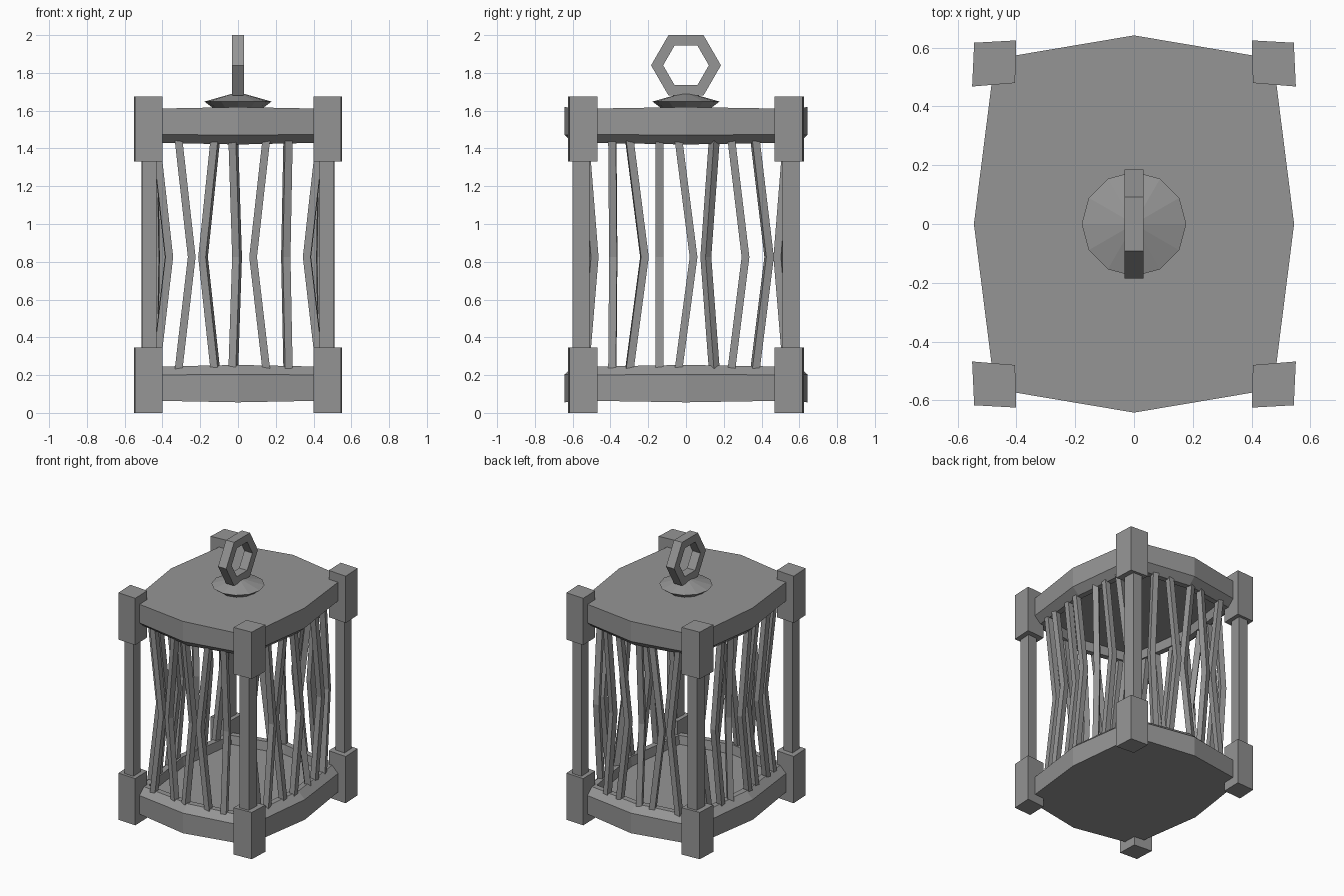
import bpy, bmesh, math
from mathutils import Vector

if "Cube" in bpy.data.objects:
    bpy.data.objects.remove(bpy.data.objects["Cube"], do_unlink=True)

GREY = (0.3, 0.3, 0.3, 1.0)
metal = bpy.data.materials.new("grey_metal")
metal.use_nodes = True
metal.diffuse_color = GREY
metal.node_tree.nodes["Principled BSDF"].inputs["Base Color"].default_value = GREY

MID_Z = 0.8375


def finish(name, bm, mirror=(False, False)):
    """Turn a bmesh into a flat shaded object, optionally mirrored in x and y."""
    bmesh.ops.recalc_face_normals(bm, faces=bm.faces)
    mesh = bpy.data.meshes.new(name)
    bm.to_mesh(mesh)
    bm.free()
    mesh.materials.append(metal)
    obj = bpy.data.objects.new(name, mesh)
    bpy.context.scene.collection.objects.link(obj)
    if any(mirror):
        mod = obj.modifiers.new("mirror", 'MIRROR')
        mod.use_axis = (mirror[0], mirror[1], False)
        mod.use_mirror_merge = False
    return obj


def loft(bm, rings, closed=False):
    """Skin consecutive rings of points; cap the ends or join them in a loop."""
    loops = [[bm.verts.new(p) for p in ring] for ring in rings]
    pairs = list(zip(loops, loops[1:]))
    if closed:
        pairs.append((loops[-1], loops[0]))
    else:
        bm.faces.new(loops[0])
        bm.faces.new(loops[-1])
    for a, b in pairs:
        for i in range(len(a)):
            j = (i + 1) % len(a)
            bm.faces.new((a[i], a[j], b[j], b[i]))


def polygon(radius, sides, z):
    return [(radius * math.cos(math.tau * i / sides),
             radius * math.sin(math.tau * i / sides), z) for i in range(sides)]


# Bulging plates with a chamfered, recessed inner side
OUTLINE = [(0.545, 0), (0.474, 0.562), (0, 0.642), (-0.474, 0.562),
           (-0.545, 0), (-0.474, -0.562), (0, -0.642), (0.474, -0.562)]
PLATE_PROFILE = [(0.09, 0), (-0.045, 0), (-0.09, 0.05), (-0.09, 0.09), (-0.03, 0.1)]


def plate(name, side):
    bm = bmesh.new()
    rings = []
    for dz, inset in PLATE_PROFILE:
        ring = []
        for i, (x, y) in enumerate(OUTLINE):
            bulge = 1.0 if i % 2 else 1.1
            z = MID_Z + side * (0.6825 + dz * bulge)
            ring.append((x * (1 - inset / 0.52), y * (1 - inset / 0.61), z))
        rings.append(ring)
    loft(bm, rings)
    finish(name, bm)


plate("top_plate", 1)
plate("bottom_plate", -1)

# Corner posts and their skewed end blocks
BLOCK = [(0.405, 0.48), (0.551, 0.468), (0.544, 0.617), (0.401, 0.625)]
SHAFT = [(0.435, 0.515), (0.512, 0.51), (0.508, 0.6), (0.432, 0.602)]


def prism(name, corners, z0, z1):
    bm = bmesh.new()
    loft(bm, [[(x, y, z) for x, y in corners] for z in (z0, z1)])
    finish(name, bm, (True, True))


prism("corner_shafts", SHAFT, 0.3, 1.38)
prism("lower_corner_blocks", BLOCK, 0, 0.345)
prism("upper_corner_blocks", BLOCK, 1.33, 1.675)


# Bent cage bars: position along the side, sideways bend, inward bend
def bars(name, specs, along, out, reach, slope, mirror):
    bm = bmesh.new()
    for pos, shift, inward in specs:
        base = along * pos + out * (reach - slope * abs(pos))
        middle = base + along * shift - out * inward
        turn = math.atan2(*reversed((middle - base).xy))
        rings = []
        for centre, z in ((base, 0.225), (middle, 0.825), (base, 1.45)):
            rings.append([(centre.x + 0.029 * math.cos(turn + math.pi / 4 + math.pi / 2 * i),
                           centre.y + 0.029 * math.sin(turn + math.pi / 4 + math.pi / 2 * i), z)
                          for i in range(4)])
        loft(bm, rings)
    finish(name, bm, mirror)


X, Y = Vector((1, 0, 0)), Vector((0, 1, 0))
bars("front_and_back_bars",
     [(-0.315, 0.07, 0), (-0.12, -0.065, 0.02), (-0.025, 0.02, 0.06),
      (0.15, -0.07, 0), (0.265, -0.012, 0.05)],
     X, -Y, 0.58, 0.16, (False, True))
bars("side_bars",
     [(-0.39, 0.005, 0.07), (-0.3, 0.08, 0.01), (-0.14, 0, 0.07), (-0.04, 0.08, 0),
      (0.15, -0.045, 0.05), (0.24, 0.075, 0), (0.365, 0.075, 0.02)],
     Y, X, 0.485, 0.128, (True, False))

# Twelve sided cap under the ring
bm = bmesh.new()
loft(bm, [polygon(r, 12, z) for r, z in ((0.12, 1.605), (0.178, 1.648), (0.005, 1.697))])
finish("hanger_cap", bm)

# Upright hexagonal hanging ring
bm = bmesh.new()
rings = []
for radius, x in ((0.185, -0.033), (0.185, 0.033), (0.121, 0.033), (0.121, -0.033)):
    rings.append([(x, a, 1.84 + b) for a, b, _ in polygon(radius, 6, 0)])
loft(bm, rings, closed=True)
finish("hanging_ring", bm)
